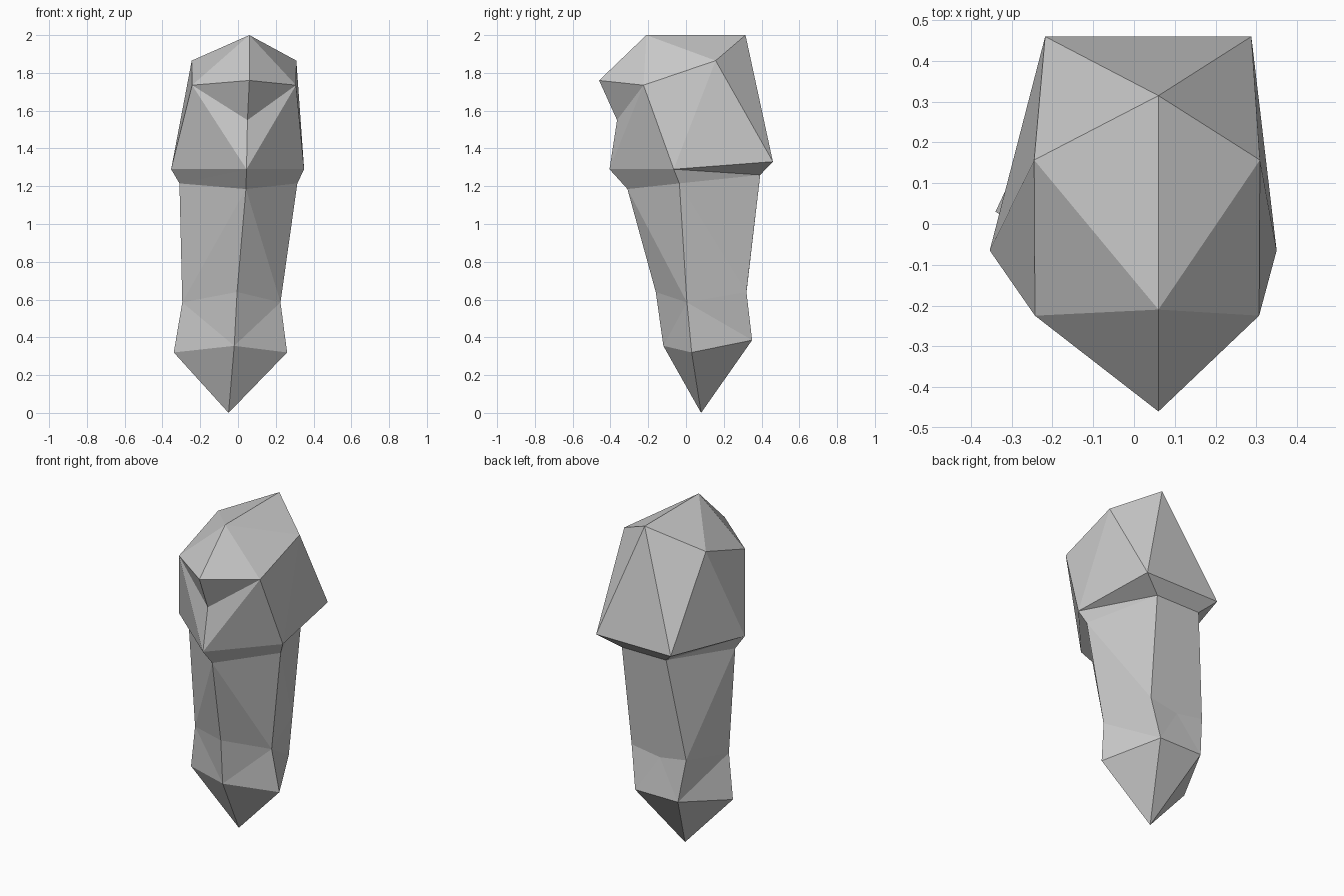
import bpy, bmesh

if "Cube" in bpy.data.objects:
    bpy.data.objects.remove(bpy.data.objects["Cube"])

bm = bmesh.new()


def centre(x, y, z):
    return (bm.verts.new((x, y, z)),) * 2


def pair(cx, half, y, z):
    # mirrored left / right points about a leaning centre line
    return tuple(bm.verts.new((cx + s * half, y, z)) for s in (-1, 1))


def both(a, b, c):
    # same triangle on the left and the right
    for i in (0, 1):
        bm.faces.new((a[i], b[i], c[i]))


def across(upper, lower):
    # back quad joining left and right
    bm.faces.new((upper[0], upper[1], lower[1]))
    bm.faces.new((upper[0], lower[1], lower[0]))


# rings from bottom to top: front point, side pair, back pair
rings = [
    (centre(-.02, -.12, .355), pair(-.04, .30, .03, .32), pair(-.045, .145, .35, .385)),
    (centre(-.005, -.16, .64), pair(-.035, .26, .005, .585), pair(-.04, .185, .32, .64)),
    (centre(.042, -.31, 1.185), pair(.002, .312, -.035, 1.215), pair(.01, .15, .393, 1.26)),
    (centre(.045, -.405, 1.29), pair(-.002, .352, -.065, 1.29), pair(.035, .253, .46, 1.33)),
]

# pointed foot
tip = centre(-.05, .08, 0)
f, s, b = rings[0]
both(tip, f, s)
both(tip, s, b)
bm.faces.new((tip[0], b[0], b[1]))

# trunk and collar
waist = centre(-.045, .317, .61)
for i in range(3):
    (fl, sl, bl), (fu, su, bu) = rings[i], rings[i + 1]
    if i == 0:
        both(fl, su, fu)
        both(fl, sl, su)
    else:
        both(fu, su, sl)
        both(fu, sl, fl)
    both(su, bu, bl)
    both(su, bl, sl)
    if i == 2:
        across(bu, bl)
    else:
        # the back strips meet at a slightly sunken waist point
        both(bu, bl, waist)
        end = bl if i == 0 else bu
        bm.faces.new((end[0], end[1], waist[0]))

# head
front, side, back = rings[3]
mouth = centre(.05, -.365, 1.55)
nose = centre(.06, -.46, 1.76)
brow = pair(.032, .275, -.225, 1.735)
temple = pair(.032, .277, .157, 1.865)
top_front = centre(.06, -.21, 2)
top_back = centre(.06, .315, 2)
for tri in [
    (front, brow, mouth), (mouth, brow, nose), (front, side, brow),
    (side, temple, brow), (side, back, temple), (back, top_back, temple),
    (nose, brow, top_front), (brow, temple, top_front), (temple, top_back, top_front),
]:
    both(*tri)
bm.faces.new((back[0], back[1], top_back[0]))

bmesh.ops.recalc_face_normals(bm, faces=bm.faces[:])
mesh = bpy.data.meshes.new("hooded_figure")
bm.to_mesh(mesh)
bm.free()
bpy.context.collection.objects.link(bpy.data.objects.new("hooded_figure", mesh))
